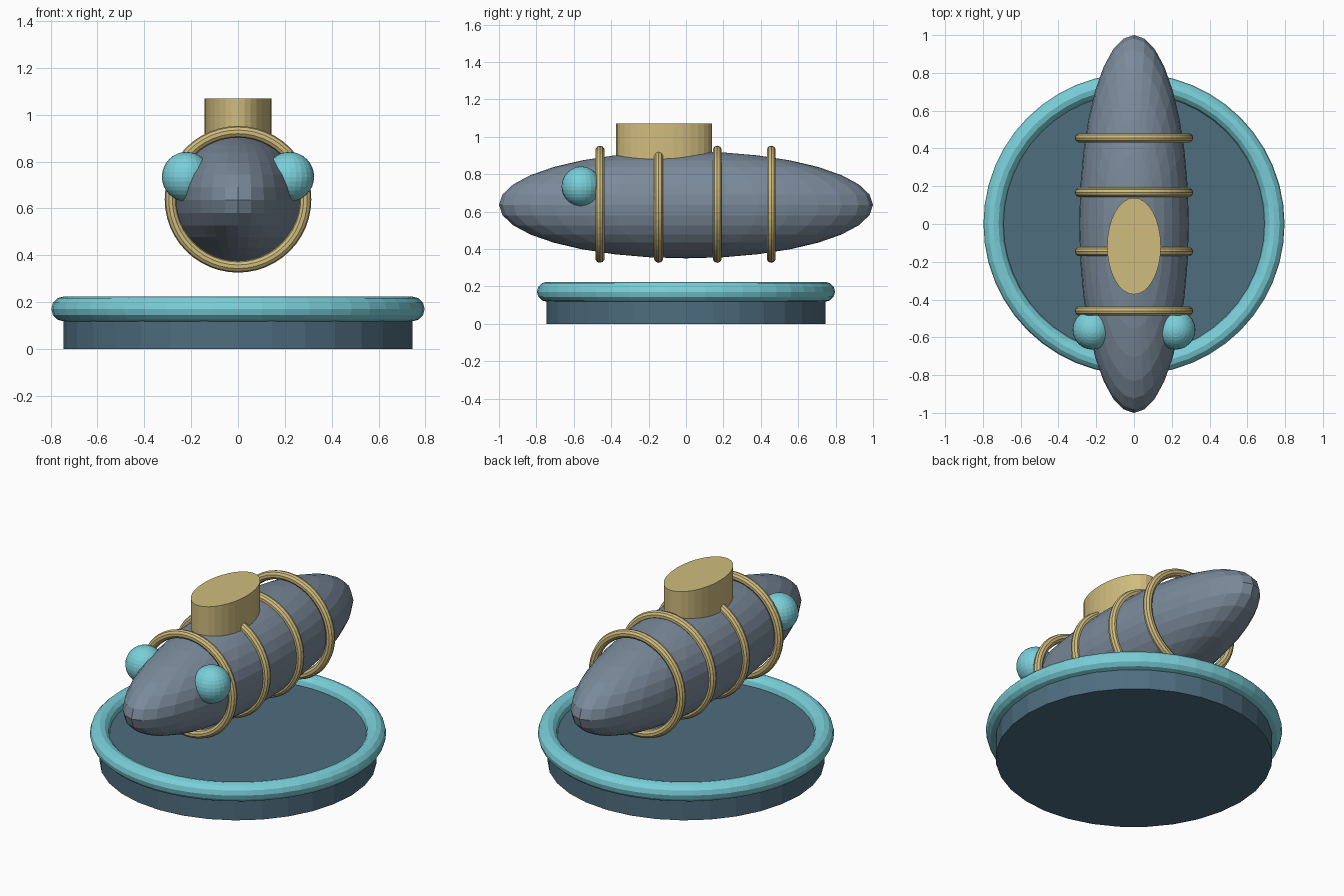
import bpy
import math

if "Cube" in bpy.data.objects:
    bpy.data.objects.remove(bpy.data.objects["Cube"])


def material(name, r, g, b):
    """Flat colour from 0-255 display values, stored as linear."""
    m = bpy.data.materials.new(name)
    lin = [((c / 255 + 0.055) / 1.055) ** 2.4 for c in (r, g, b)]
    m.diffuse_color = (*lin, 1)
    m.use_nodes = True
    m.node_tree.nodes["Principled BSDF"].inputs["Base Color"].default_value = m.diffuse_color
    return m


slate = material("slate grey", 122, 138, 154)
gold = material("pale gold", 208, 188, 126)
teal = material("light teal", 122, 207, 217)
navy = material("dark blue", 78, 109, 127)


def finish(name, mat, scale=(1, 1, 1)):
    ob = bpy.context.object
    ob.name = name
    ob.scale = scale
    ob.data.materials.append(mat)
    return ob


def ellipsoid(name, mat, loc, scale, segments, rings):
    bpy.ops.mesh.primitive_uv_sphere_add(segments=segments, ring_count=rings,
                                         radius=1, location=loc)
    return finish(name, mat, scale)


def cylinder(name, mat, x, y, z0, z1, rx, ry):
    bpy.ops.mesh.primitive_cylinder_add(vertices=32, radius=1, depth=z1 - z0,
                                        location=(x, y, (z0 + z1) / 2))
    return finish(name, mat, (rx, ry, 1))


def torus(name, mat, loc, major, minor, rot=(0, 0, 0), sides=12):
    bpy.ops.mesh.primitive_torus_add(major_segments=48, minor_segments=sides,
                                     major_radius=major, minor_radius=minor,
                                     location=loc, rotation=rot)
    return finish(name, mat)


# Round stand with a raised rim
cylinder("stand", navy, 0, 0, 0, 0.17, 0.745, 0.745)
torus("stand_rim", teal, (0, 0, 0.171), 0.744, 0.053)

# Long hull hovering over the stand
ellipsoid("hull", slate, (0, 0, 0.636), (0.29, 1.0, 0.286), 32, 16)

# Bands around the hull
for i, y in enumerate((-0.46, -0.146, 0.167, 0.456)):
    torus(f"hull_band_{i + 1}", gold, (0, y, 0.639), 0.288, 0.025,
          (math.pi / 2, 0, 0), 10)

# Oval tower on top
cylinder("tower", gold, 0, -0.117, 0.80, 1.07, 0.142, 0.256)

# Pair of round lamps near the nose
for side, x in (("left", -0.22), ("right", 0.22)):
    ellipsoid(f"lamp_{side}", teal, (x, -0.56, 0.735),
              (0.105, 0.105, 0.106), 24, 16)
